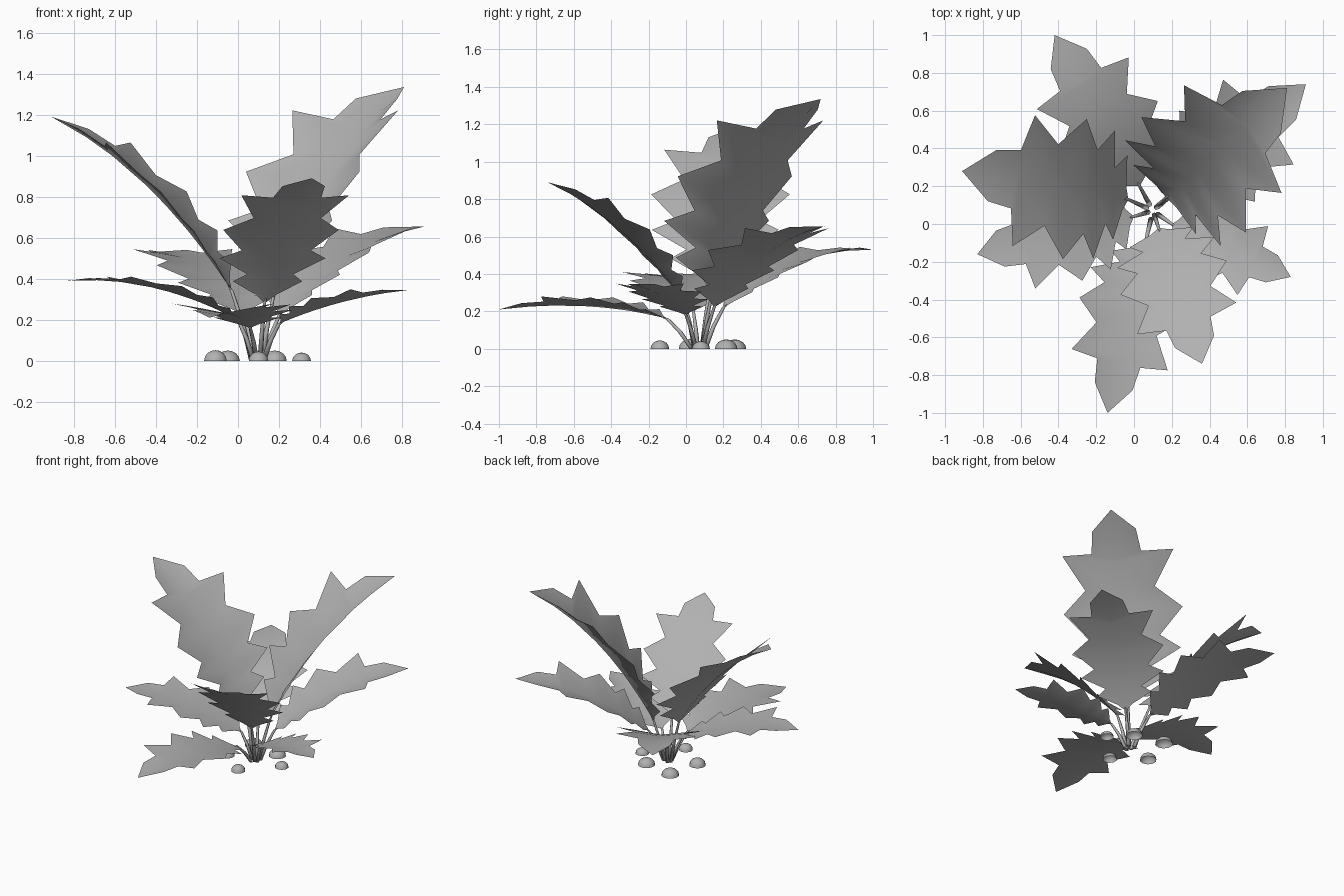
import bpy, bmesh, math
from mathutils import Vector, Matrix

if "Cube" in bpy.data.objects:
    bpy.data.objects.remove(bpy.data.objects["Cube"])

BASE = Vector((0.10, 0.07, 0.0))
UP = Vector((0, 0, 1))

# mid grey for the whole plant
GREY = bpy.data.materials.new("mid_grey")
GREY.diffuse_color = (0.44, 0.44, 0.44, 1)
GREY.use_nodes = True
GREY.node_tree.nodes["Principled BSDF"].inputs["Base Color"].default_value = GREY.diffuse_color

# half outline of a lobed blade: (position along midrib, half width), as fractions of length
OUTLINE = [(0.04, 0.05), (0.10, 0.18), (0.15, 0.12), (0.225, 0.275), (0.29, 0.18),
           (0.41, 0.30), (0.525, 0.175), (0.70, 0.28), (0.72, 0.125), (0.85, 0.11)]

# name, blade start, bend control, tip, cup amount
LEAVES = [
    ("tall_leaf_right_back", (.17, .14, .30), (.45, .37, 1.02), (.81, .72, 1.335), .40),
    ("tall_leaf_left", (-.03, .13, .34), (-.42, .21, .94), (-.91, .28, 1.19), .20),
    ("tall_leaf_front", (.13, -.02, .28), (.235, -.38, .73), (.36, -.74, .89), .17),
    ("mid_leaf_right_back", (.20, .15, .22), (.50, .42, .58), (.91, .74, .655), .22),
    ("mid_leaf_back", (.03, .20, .22), (-.17, .58, .54), (-.42, 1.0, .53), .14),
    ("low_leaf_left", (0, .04, .20), (-.42, -.06, .42), (-.83, -.16, .39), .10),
    ("low_leaf_right", (.20, 0, .18), (.50, -.14, .31), (.83, -.28, .345), .17),
    ("low_leaf_front", (.06, -.10, .16), (-.03, -.52, .27), (-.14, -1.0, .21), .19),
]


def new_object(name, bm):
    me = bpy.data.meshes.new(name)
    bm.normal_update()
    bm.to_mesh(me)
    bm.free()
    me.materials.append(GREY)
    ob = bpy.data.objects.new(name, me)
    bpy.context.collection.objects.link(ob)
    for p in me.polygons:
        p.use_smooth = True
    return ob


def make_blade(name, s, c, t, cup):
    s, c, t = Vector(s), Vector(c), Vector(t)
    length = (c - s).length * .5 + (t - c).length * .5 + (t - s).length * .5
    side = (t - s).cross(UP).normalized()
    point = lambda u: s * (1-u)**2 + c * 2*u*(1-u) + t * u*u

    def edge(u, w, sign):
        tangent = ((c - s) * (1-u) + (t - c) * u).normalized()
        normal = side.cross(tangent)
        return point(u) + (side * sign + normal * cup) * w * length

    bm = bmesh.new()
    # midrib runs a little behind the lobe points so the lobes sweep forward
    rib = [bm.verts.new(point(u * 0.97)) for u, _ in OUTLINE]
    root, tip = bm.verts.new(s), bm.verts.new(t)
    for sign in (1, -1):
        rim = [bm.verts.new(edge(u, w, sign)) for u, w in OUTLINE]
        faces = [(root, rim[0], rib[0]), (rib[-1], rim[-1], tip)]
        faces += [(rib[i], rim[i], rim[i+1], rib[i+1]) for i in range(len(rim)-1)]
        for f in faces:
            bm.faces.new(f if sign > 0 else f[::-1])
    new_object(name, bm)


def make_stem(name, s, c):
    s, c = Vector(s), Vector(c)
    out = (s - BASE) * Vector((1, 1, 0))
    start = BASE + out * 0.25
    mid = (start + s) / 2 + UP * 0.01 - out * 0.03
    pts = [start, mid, s, s + (c - s) * 0.05]
    radii = [0.014, 0.011, 0.008, 0.003]
    q = (s - start).to_track_quat('Z', 'Y')
    bm = bmesh.new()
    rings = [[bm.verts.new(p + q @ Vector((r*math.cos(a), r*math.sin(a), 0)))
              for a in (k * math.tau / 6 for k in range(6))] for p, r in zip(pts, radii)]
    for a, b in zip(rings, rings[1:]):
        for k in range(6):
            bm.faces.new((a[k], a[(k+1) % 6], b[(k+1) % 6], b[k]))
    bm.faces.new(rings[0][::-1])
    bm.faces.new(rings[-1])
    for v in bm.verts:
        v.co.z = max(v.co.z, 0)
    new_object(name, bm)


# leaves with their stems
for name, s, c, t, cup in LEAVES:
    make_blade(name, s, c, t, cup)
    make_stem(name.replace("leaf", "stem"), s, c)

# half-buried pebbles around the foot
for i, (x, y, r, h) in enumerate([(.31, .08, .048, .04), (.18, .215, .06, .05), (-.05, .26, .062, .05),
                                  (-.11, 0.02, .058, .052), (.10, -.14, .05, .045)]):
    bm = bmesh.new()
    bmesh.ops.create_uvsphere(bm, u_segments=10, v_segments=8, radius=1)
    bmesh.ops.bisect_plane(bm, geom=bm.verts[:] + bm.edges[:] + bm.faces[:], dist=1e-4,
                           plane_co=(0, 0, 0), plane_no=(0, 0, -1), clear_outer=True)
    bm.transform(Matrix.Translation((x, y, 0)) @ Matrix.Diagonal((r, r, h, 1)))
    new_object(f"pebble_{i+1}", bm)
